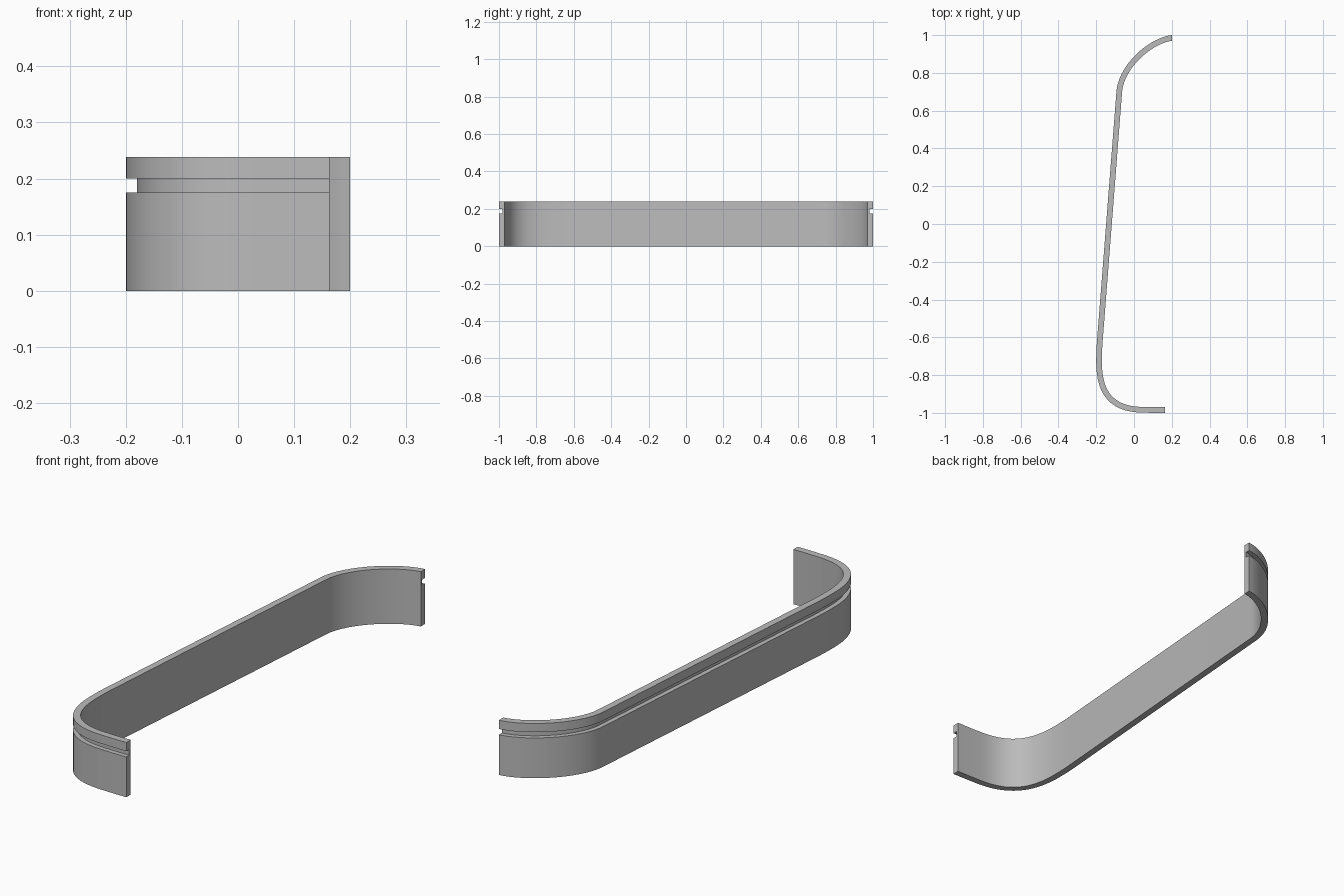
import bpy
import bmesh
import math
from mathutils import Vector
from mathutils.geometry import interpolate_bezier

cube = bpy.data.objects.get("Cube")
if cube:
    bpy.data.objects.remove(cube, do_unlink=True)

HEIGHT, WALL = 0.238, 0.03
GROOVE_LOW, GROOVE_HIGH, GROOVE_DEPTH = 0.175, 0.2, 0.02

# Outer outline in plan: each span is start, two handles, end
SPANS = [
    ((0.163, -1.0), (0.12, -1.0), (0.07, -1.0), (0.03, -0.998), 2),
    ((0.03, -0.998), (-0.13, -0.99), (-0.2, -0.9), (-0.2, -0.73), 24),
    ((-0.2, -0.73), (-0.2, -0.69), (-0.199, -0.66), (-0.196, -0.62), 6),
    ((-0.196, -0.62), (-0.162, -0.18), (-0.127, 0.26), (-0.093, 0.7), 2),
    ((-0.093, 0.7), (-0.083, 0.84), (0.075, 0.985), (0.2, 1.0), 28),
]
path = []
for a, b, c, d, steps in SPANS:
    pts = interpolate_bezier(Vector(a), Vector(b), Vector(c), Vector(d), steps + 1)
    path += [Vector(p[:2]) for p in (pts if not path else pts[1:])]

# Wall cross-section: inward offset and height, with the groove on the outside
SECTION = [
    (0, 0), (0, GROOVE_LOW), (GROOVE_DEPTH, GROOVE_LOW),
    (GROOVE_DEPTH, GROOVE_HIGH), (0, GROOVE_HIGH), (0, HEIGHT),
    (WALL, HEIGHT), (WALL, 0),
]


def inward(i):
    """Inward direction of the outline; both ends are cut square to x."""
    if i in (0, len(path) - 1):
        return Vector((0, 1 if i == 0 else -1))
    t = (path[i + 1] - path[i]).normalized() + (path[i] - path[i - 1]).normalized()
    return Vector((t.y, -t.x)).normalized()


# Sweep the section along the outline
bm = bmesh.new()
rings = []
for i, p in enumerate(path):
    n = inward(i)
    rings.append([bm.verts.new((p.x + n.x * o, p.y + n.y * o, z)) for o, z in SECTION])
count = len(SECTION)
for r, s in zip(rings, rings[1:]):
    for k in range(count):
        m = (k + 1) % count
        bm.faces.new((r[k], r[m], s[m], s[k]))
bm.faces.new(rings[0])
bm.faces.new(rings[-1][::-1])
bmesh.ops.recalc_face_normals(bm, faces=bm.faces)

mesh = bpy.data.meshes.new("grooved_wall")
bm.to_mesh(mesh)
bm.free()
wall = bpy.data.objects.new("grooved_wall", mesh)
bpy.context.collection.objects.link(wall)

# Plain grey finish
grey = bpy.data.materials.new("plain grey")
grey.use_nodes = True
color = (0.5, 0.5, 0.5, 1)
grey.diffuse_color = color
grey.node_tree.nodes["Principled BSDF"].inputs["Base Color"].default_value = color
mesh.materials.append(grey)

# Smooth along the bends, sharp at the section corners
bpy.ops.object.select_all(action="DESELECT")
wall.select_set(True)
bpy.context.view_layer.objects.active = wall
bpy.ops.object.shade_smooth_by_angle(angle=math.radians(30))
